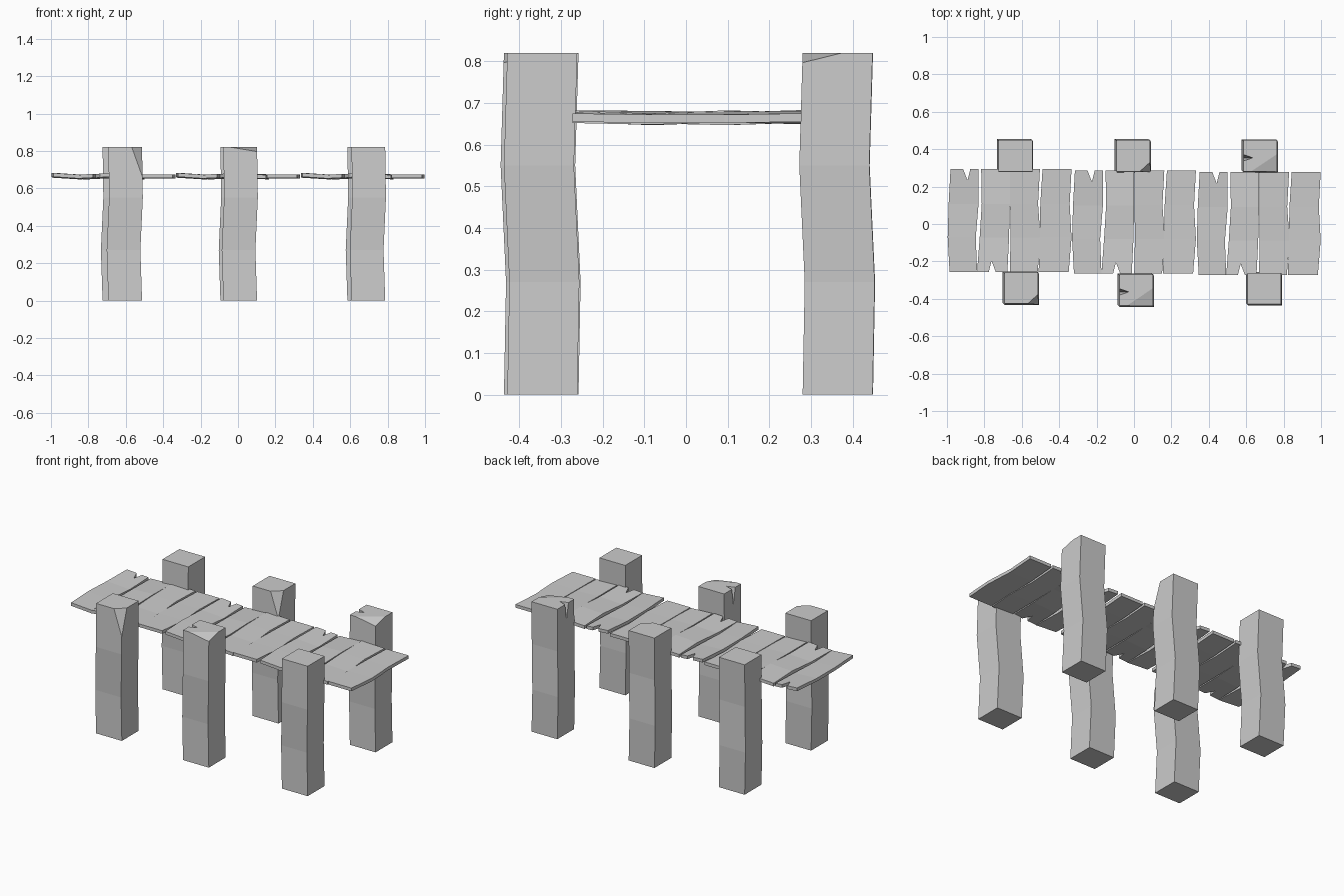
import bpy, bmesh
from mathutils import Vector

if "Cube" in bpy.data.objects:
    bpy.data.objects.remove(bpy.data.objects["Cube"])


def add_object(name, bm):
    bmesh.ops.recalc_face_normals(bm, faces=bm.faces[:])
    me = bpy.data.meshes.new(name)
    bm.to_mesh(me)
    bm.free()
    ob = bpy.data.objects.new(name, me)
    bpy.context.collection.objects.link(ob)
    return ob


def loft(rings):
    """Four-sided bar through a list of rings, capped at both ends."""
    bm = bmesh.new()
    vs = [[bm.verts.new(p) for p in r] for r in rings]
    for a, b in zip(vs, vs[1:]):
        for i in range(4):
            j = (i + 1) % 4
            bm.faces.new((a[i], a[j], b[j], b[i]))
    bm.faces.new(vs[0])
    bm.faces.new(vs[-1])
    return bm


def slice_off(bm, a, b, c):
    """Cut away everything above the plane through three points."""
    a, b, c = Vector(a), Vector(b), Vector(c)
    n = (b - a).cross(c - a).normalized()
    if n.z < 0:
        n = -n
    bmesh.ops.bisect_plane(bm, geom=bm.verts[:] + bm.edges[:] + bm.faces[:],
                           plane_co=a, plane_no=n, clear_outer=True)
    bmesh.ops.holes_fill(bm, edges=[e for e in bm.edges if e.is_boundary])


def carve(ob, points):
    """Subtract the convex hull of some points."""
    bm = bmesh.new()
    for p in points:
        bm.verts.new(p)
    bmesh.ops.convex_hull(bm, input=bm.verts[:])
    cutter = add_object("cutter", bm)
    cutter.hide_render = True
    mod = ob.modifiers.new("notch", 'BOOLEAN')
    mod.operation = 'DIFFERENCE'
    mod.solver = 'EXACT'
    mod.object = cutter
    bpy.context.view_layer.objects.active = ob
    bpy.ops.object.modifier_apply(modifier=mod.name)
    bpy.data.objects.remove(cutter, do_unlink=True)


# Posts: slightly crooked, some with a chipped corner or a split top
HX, HY, H = 0.09, 0.084, 0.82


def post(name, cx, cy, kind):
    rings = []
    for z, dx, dy in ((0, 0, 0), (0.27, -0.009, 0.005), (0.55, 0.004, -0.008), (H, 0, 0)):
        rings.append([(cx + dx + sx * HX, cy + dy + sy * HY, z)
                      for sx, sy in ((-1, -1), (1, -1), (1, 1), (-1, 1))])
    bm = loft(rings)
    r, f = cx + HX, cy - HY
    if kind == "chipped":
        slice_off(bm, (r - 0.055, f, H), (r, f + 0.05, H), (r, f, 0.68))
    elif kind == "split":
        slice_off(bm, (r, cy + 0.01, H), (cx - 0.05, f, H), (r, f, 0.797))
    ob = add_object(name, bm)
    if kind == "split":
        l, y = cx - HX, cy - 0.01
        carve(ob, [(l - 0.01, y - 0.022, H + 0.01), (l - 0.01, y + 0.022, H + 0.01),
                   (l + 0.055, y, H + 0.01), (l - 0.01, y, 0.69)])


for name, cx, cy, kind in (
        ("front_post_left", -0.603, -0.342, "chipped"),
        ("front_post_middle", 0.012, -0.353, "split"),
        ("front_post_right", 0.697, -0.345, ""),
        ("back_post_left", -0.634, 0.365, ""),
        ("back_post_middle", -0.004, 0.365, "chipped"),
        ("back_post_right", 0.675, 0.364, "split")):
    post(name, cx, cy, kind)

# Deck: four plank shapes repeated in three sections
# left edge, right edge (back to front), tilt, heights, notch (x, end)
PLANKS = (
    ((-.316, -.326, -.331, -.321), (-.166, -.166, -.181, -.174), -.005,
     (.003, -.003, .001, .002), (-.23, 1)),
    ((-.152, -.149, -.160, -.174), (.001, .001, -.003, -.012), .004,
     (-.002, .003, -.004, .003), (-.092, -1)),
    ((.003, .003, .005, .001), (.162, .152, .165, .150), -.003,
     (.003, .001, -.004, 0), None),
    ((.176, .164, .161, .155), (.331, .321, .331, .316), 0,
     (0, -.003, -.003, 0), None),
)
YS, T = (0.275, 0.09, -0.09, -0.275), 0.01
n = 0
for sx, sy in ((-0.665, 0.018), (0, 0.01), (0.667, 0.002)):
    for left, right, tilt, heights, notch in PLANKS:
        rings = []
        for y, l, r, h in zip(YS, left, right, heights):
            z = 0.665 + h
            rings.append([(sx + l, sy + y, z - T - tilt), (sx + r, sy + y, z - T + tilt),
                          (sx + r, sy + y, z + T + tilt), (sx + l, sy + y, z + T - tilt)])
        n += 1
        ob = add_object(f"plank_{n:02d}", loft(rings))
        if notch:
            x, e = sx + notch[0], notch[1]
            carve(ob, [p for z in (0.6, 0.74) for p in (
                (x - 0.022, sy + e * 0.285, z), (x + 0.022, sy + e * 0.285, z),
                (x + e * 0.005, sy + e * 0.215, z))])
